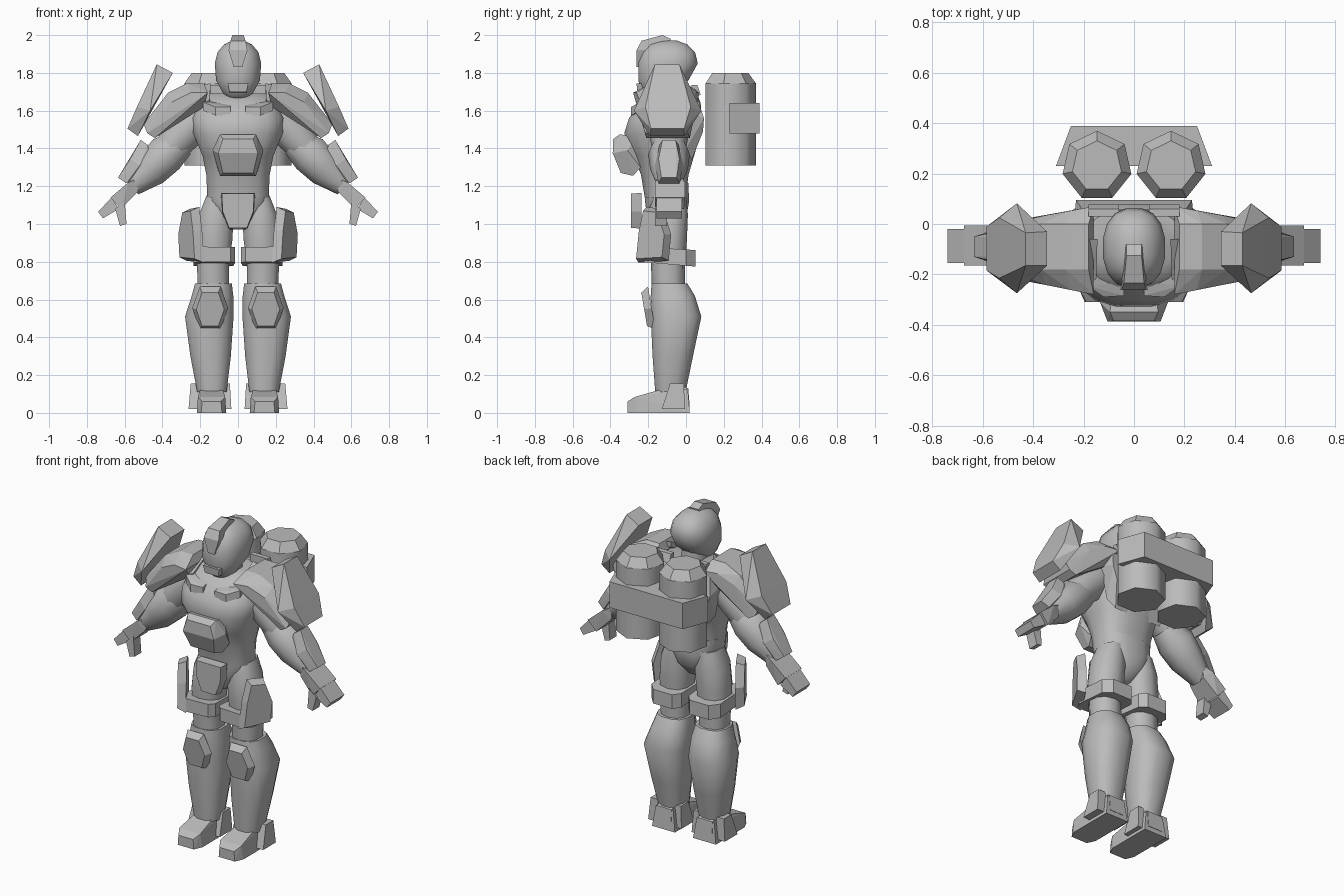
import bpy, bmesh, math
from mathutils import Vector, Matrix

if "Cube" in bpy.data.objects:
    bpy.data.objects.remove(bpy.data.objects["Cube"])

grey = bpy.data.materials.new("armor grey")
grey.diffuse_color = (0.5, 0.5, 0.5, 1)
grey.use_nodes = True
grey.node_tree.nodes["Principled BSDF"].inputs["Base Color"].default_value = grey.diffuse_color


def finish(name, bm, smooth=0):
    """Turn a bmesh into a named object; smooth is the sharp-edge angle."""
    bmesh.ops.recalc_face_normals(bm, faces=bm.faces)
    me = bpy.data.meshes.new(name)
    bm.to_mesh(me)
    bm.free()
    me.materials.append(grey)
    ob = bpy.data.objects.new(name, me)
    bpy.context.collection.objects.link(ob)
    if smooth:
        bpy.ops.object.select_all(action='DESELECT')
        ob.select_set(True)
        bpy.context.view_layer.objects.active = ob
        bpy.ops.object.shade_smooth_by_angle(angle=math.radians(smooth))
    return ob


def bridge(bm, rings):
    rings = [[bm.verts.new(p) for p in r] for r in rings]
    for a, b in zip(rings, rings[1:]):
        n = len(a)
        for i in range(n):
            j = (i + 1) % n
            bm.faces.new((a[i], a[j], b[j], b[i]))
    bm.faces.new(rings[0])
    bm.faces.new(rings[-1])


def loft(name, secs, n=12, power=1.0, smooth=50):
    """Upright body from (z, x_centre, half_width, y_front, y_back)."""
    def ring(z, cx, w, y0, y1):
        out = []
        for i in range(n):
            t = math.tau * (i + 0.5) / n
            c, s = math.cos(t), math.sin(t)
            out.append((cx + w * math.copysign(abs(c) ** power, c),
                        (y0 + y1) / 2 + (y1 - y0) / 2 * math.copysign(abs(s) ** power, s), z))
        return out
    bm = bmesh.new()
    bridge(bm, [ring(*s) for s in secs])
    return finish(name, bm, smooth)


def limb(name, secs, n=10):
    """Round limb from (x, y, z, radius) along a path in the xz plane."""
    d = (Vector(secs[-1][:3]) - Vector(secs[0][:3])).normalized()
    side = Vector((0, 1, 0))
    up = d.cross(side)
    bm = bmesh.new()
    bridge(bm, [[Vector(s[:3]) + s[3] * (side * math.cos(math.tau * i / n) + up * math.sin(math.tau * i / n))
                 for i in range(n)] for s in secs])
    return finish(name, bm, 50)


def plate(name, outline, origin, u, v, depth, top=0.8):
    """Bevelled plate: outline in (u, v), raised along u x v, front face scaled by top."""
    u, v, o = Vector(u).normalized(), Vector(v).normalized(), Vector(origin)
    w = u.cross(v)
    bm = bmesh.new()
    bridge(bm, [[o + u * a * k + v * b * k + w * h for a, b in outline]
                for h, k in ((0, 1), (depth, top))])
    return finish(name, bm)


def hull(name, pts):
    bm = bmesh.new()
    for p in pts:
        bm.verts.new(p)
    bmesh.ops.convex_hull(bm, input=bm.verts[:])
    return finish(name, bm)


def tank(name, levels, smooth=0):
    """Seven-sided backpack tank from (z, radius) levels."""
    bm = bmesh.new()
    bridge(bm, [[(-.147 + r * math.sin(math.tau * i / 7), .23 + r * math.cos(math.tau * i / 7), z)
                 for i in range(7)] for z, r in levels])
    return finish(name, bm, smooth)


def mirrored(ob):
    """Copy a left-side part to the right side."""
    me = ob.data.copy()
    me.transform(Matrix.Scale(-1, 4, (1, 0, 0)))
    me.flip_normals()
    twin = bpy.data.objects.new(ob.name.replace("left", "right"), me)
    bpy.context.collection.objects.link(twin)


# Torso, back, pelvis, neck
loft("torso", [(1.14, 0, .165, -.22, .0), (1.26, 0, .17, -.24, .015), (1.36, 0, .19, -.28, .045),
               (1.48, 0, .24, -.33, .08), (1.56, 0, .25, -.305, .085), (1.64, 0, .22, -.245, .08),
               (1.69, 0, .18, -.18, .06)], 16, .75)
hull("upper_back", [(s * x, y, z) for s in (-1, 1) for x, y, z in (
    (.23, .095, 1.56), (.2, .09, 1.49), (.16, .03, 1.34), (.2, .05, 1.7), (.24, .0, 1.6), (.2, .0, 1.4))])
loft("pelvis", [(.97, 0, .045, -.19, -.05), (1.04, 0, .12, -.21, .005), (1.12, 0, .165, -.22, .02),
                (1.22, 0, .17, -.22, .015)], 12, .8)
loft("neck", [(1.6, 0, .08, -.17, .0), (1.8, 0, .07, -.15, -.01)], 10)

# Head with crest, jaw and mouth guard
loft("head", [(1.655, 0, .055, -.2, -.1), (1.7, 0, .085, -.235, -.06), (1.76, 0, .118, -.255, .015),
              (1.85, 0, .125, -.255, .065), (1.91, 0, .11, -.235, .05), (1.95, 0, .075, -.2, .01),
              (1.972, 0, .03, -.14, -.05)], 16, .85, 60)
hull("crest", [(s * x, y, z) for s in (-1, 1) for x, y, z in (
    (.022, -.262, 1.83), (.05, -.262, 1.92), (.04, -.235, 1.97), (.03, -.125, 2.0),
    (.03, -.08, 1.98), (.04, -.09, 1.93), (.022, -.2, 1.83))])
hull("mouth_guard", [(s * x, y, z) for s in (-1, 1) for x, y, z in (
    (.055, -.262, 1.745), (.045, -.258, 1.70), (.055, -.18, 1.745), (.045, -.18, 1.69))])

# Chest block and groin plate
hull("chest_block", [(s * x, y, z) for s in (-1, 1) for x, y, z in (
    (.095, -.35, 1.475), (.135, -.31, 1.39), (.095, -.28, 1.255), (.08, -.385, 1.45),
    (.105, -.388, 1.375), (.08, -.345, 1.27), (.09, -.26, 1.46), (.11, -.24, 1.3))])
plate("groin_plate", [(-.09, .09), (-.085, -.01), (-.05, -.1), (.05, -.1), (.085, -.01), (.09, .09)],
      (0, -.235, 1.075), (1, 0, 0), (0, 0, 1), .055, .95)

# Backpack
hull("backpack_box", [(s * x, y, z) for s in (-1, 1) for x, y in ((.25, .39), (.31, .23)) for z in (1.48, 1.64)])
left = [tank("left_tank", [(1.31, .14), (1.745, .14)], 55),
        tank("left_tank_cap", [(1.745, .14), (1.8, .1)])]

# Collar bars at front, side and back
left.append(hull("left_collar_front", [(-x, y, z + h) for h in (0, .045) for x, y, z in (
    (.04, -.285, 1.575), (.04, -.23, 1.59), (.12, -.29, 1.575), (.185, -.245, 1.6), (.17, -.19, 1.61))]))
left.append(hull("left_collar_side", [(-x, y, z + h) for h in (0, .035) for x, y, z in (
    (.185, -.24, 1.605), (.15, -.22, 1.62), (.185, -.06, 1.70), (.145, -.06, 1.71))]))
left.append(hull("left_collar_back", [(-x, y, z) for x in (.06, .18) for y, z in (
    (.03, 1.735), (.06, 1.735), (.078, 1.685), (.03, 1.66))]))

# Shoulder shell and outer shoulder plate
shell = [(-.18, 1.745), (-.27, 1.745), (-.37, 1.695), (-.5, 1.53), (-.44, 1.455), (-.29, 1.55), (-.18, 1.62)]
left.append(hull("left_shoulder_shell", [(x, y, z) for x, z in shell[:4] for y in (-.18, .0)] +
                 [(x + .02, -.1 + y * (1 + (x + .18) * 1.1), z - .05) for x, z in shell[:4] for y in (-.18, .17)] +
                 [(x, y, z) for x, z in shell[4:] for y in (-.21, .02)]))
left.append(hull("left_shoulder_plate",
                 [(-.345, -.165, 1.80), (-.345, -.03, 1.80), (-.465, -.275, 1.6), (-.465, .082, 1.6),
                  (-.53, -.19, 1.465), (-.53, -.01, 1.465), (-.43, -.165, 1.845), (-.43, -.035, 1.845),
                  (-.535, -.215, 1.62), (-.535, .025, 1.62), (-.585, -.185, 1.505), (-.585, -.01, 1.505)]))

# Arm, forearm plate, hand
left.append(limb("left_upper_arm", [(-.2, -.09, 1.56, .1), (-.29, -.09, 1.48, .105), (-.365, -.09, 1.395, .09)]))
left.append(limb("left_forearm", [(-.3, -.09, 1.43, .08), (-.38, -.09, 1.37, .11), (-.46, -.09, 1.29, .1),
                                  (-.565, -.09, 1.2, .06)]))
left.append(hull("left_forearm_plate", [(x, -.09 + s * w, z) for s in (-1, 1) for x, z, w in (
    (-.515, 1.445, .035), (-.48, 1.42, .05), (-.57, 1.345, .055), (-.52, 1.31, .075),
    (-.635, 1.245, .04), (-.59, 1.215, .055), (-.45, 1.33, .06))]))
left.append(hull("left_hand", [(x, -.085 + s * w, z) for s in (-1, 1) for x, z, w in (
    (-.52, 1.25, .06), (-.58, 1.22, .08), (-.675, 1.14, .08), (-.62, 1.08, .075), (-.53, 1.17, .06))]))
left.append(hull("left_fingers", [(x, y, z) for y in (-.155, -.02) for x, z in (
    (-.67, 1.14), (-.74, 1.065), (-.715, 1.03), (-.63, 1.08))]))
left.append(hull("left_thumb", [(x, y, z) for y in (-.165, -.1) for x, z in (
    (-.6, 1.12), (-.65, 1.08), (-.625, .99), (-.59, 1.0))]))

# Thigh, hip plate and thigh band
left.append(loft("left_thigh", [(.64, -.13, .085, -.18, -.005), (.78, -.133, .088, -.185, -.005),
                                (.92, -.125, .1, -.2, .005), (1.05, -.115, .095, -.2, .01),
                                (1.15, -.1, .07, -.18, .0)], 10, .85))
left.append(plate("left_hip_plate", [(-.085, -.14), (.1, -.15), (.08, .02), (.05, .145), (-.05, .135), (-.1, .0)],
                  (-.23, -.165, .945), (.5, -.86, 0), (0, 0, 1), .05, .86))
left.append(hull("left_thigh_band", [(x, y, z) for x, y in ((-.235, -.2), (-.235, .0), (-.19, .05), (-.06, .05),
            (-.025, .01), (-.015, -.2), (-.04, -.235), (-.2, -.245)) for z in
            ((.80 - .084 * (y + .25), .88 - .06 * (y + .25)))]))

# Shin, knee pad
left.append(loft("left_shin", [(.11, -.138, .08, -.165, .0), (.3, -.145, .11, -.18, .04), (.51, -.152, .132, -.19, .085),
                               (.62, -.135, .113, -.19, .05), (.685, -.13, .1, -.185, .01)], 12, .8))
left.append(plate("left_knee_pad", [(-.055, -.115), (.055, -.115), (.095, .0), (.055, .115),
                                    (-.055, .115), (-.095, .0)],
                  (-.147, -.182, .555), (1, 0, 0), (0, -.17, 1), .04, .78))

# Foot, ankle guards and heel
left.append(hull("left_foot", [(-.14 + s * x, y, z) for s in (-1, 1) for x, y, z in (
    (.055, -.31, 0), (.078, -.26, 0), (.078, .02, 0), (.05, -.31, .06), (.072, -.27, .085),
    (.06, -.13, .125), (.06, .01, .125))]))
for part, xa, xb, lean in (("outer", -.21, -.262, .012), ("inner", -.075, -.035, -.008)):
    left.append(hull("left_ankle_guard_" + part, [(x + (lean if z > .1 else 0), y, z) for x in (xa, xb)
                     for y, z in ((-.128, .02), (-.005, .02), (-.012, .155), (-.085, .155), (-.09, .13))]))
left.append(hull("left_heel", [(-.14 + s * .05, y, z) for s in (-1, 1) for y, z in (
    (-.04, .03), (.02, .03), (.012, .13), (-.04, .15))]))

for ob in left:
    mirrored(ob)
